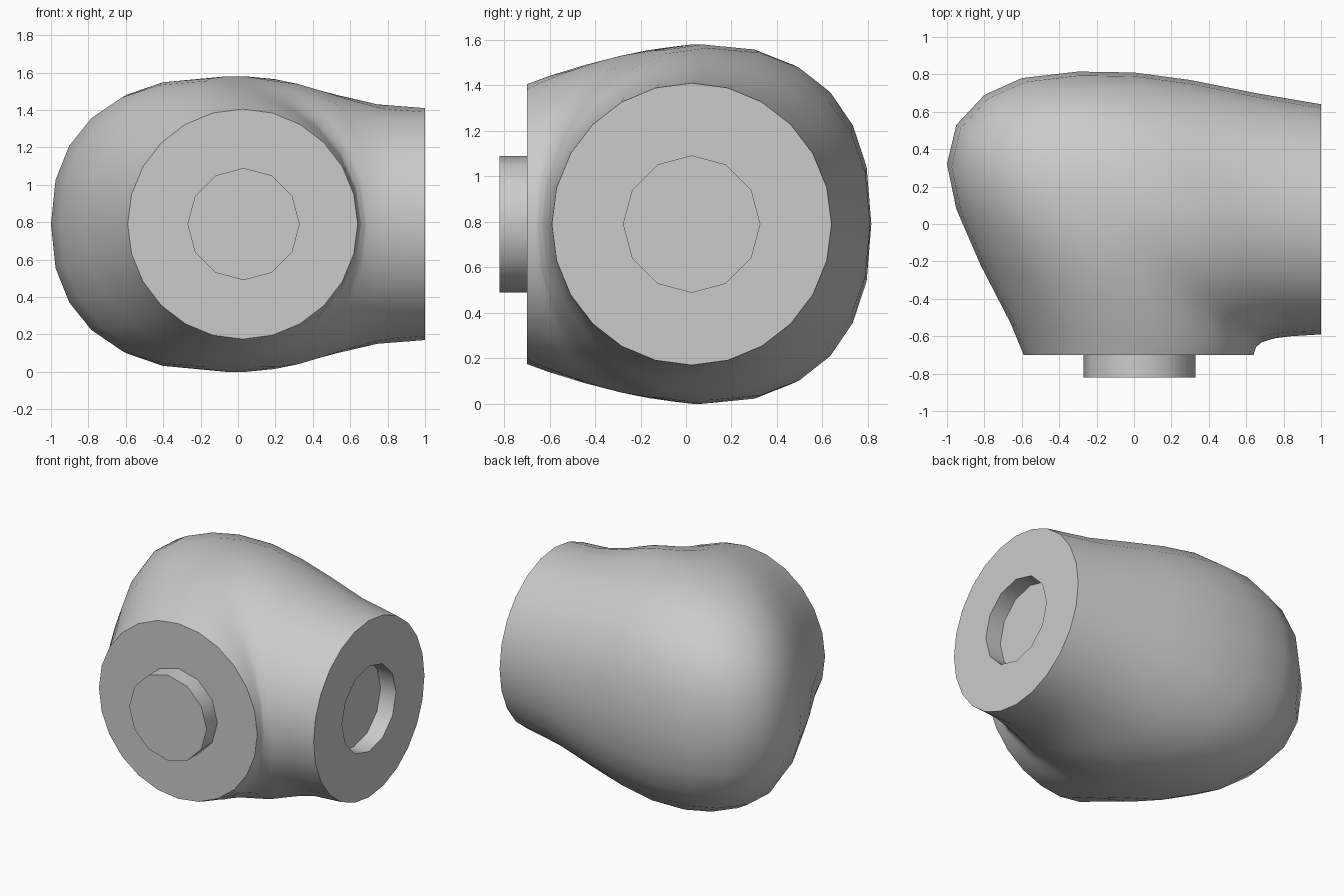
import bpy, bmesh, math
from mathutils import Vector

cube = bpy.data.objects.get("Cube")
if cube:
    bpy.data.objects.remove(cube)

MID_Z = 0.79
SIDES = 24

grey = bpy.data.materials.new("light grey")
grey.use_nodes = True
grey.diffuse_color = (0.6, 0.6, 0.6, 1)
grey.node_tree.nodes["Principled BSDF"].inputs["Base Color"].default_value = (0.6, 0.6, 0.6, 1)


def finish(bm, name):
    bmesh.ops.recalc_face_normals(bm, faces=bm.faces)
    mesh = bpy.data.meshes.new(name)
    bm.to_mesh(mesh)
    bm.free()
    obj = bpy.data.objects.new(name, mesh)
    bpy.context.collection.objects.link(obj)
    mesh.materials.append(grey)
    bpy.ops.object.select_all(action='DESELECT')
    obj.select_set(True)
    bpy.context.view_layer.objects.active = obj
    bpy.ops.object.shade_smooth_by_angle(angle=math.radians(40))
    return obj


# Elbow sections: inner x, y, outer x, y, half height, outer fullness
sections = [
    (0.64, -0.70, -0.59, -0.70, 0.615, 2.0),
    (0.645, -0.68, -0.66, -0.53, 0.65, 2.0),
    (0.65, -0.665, -0.82, -0.22, 0.70, 2.1),
    (0.655, -0.655, -0.95, 0.08, 0.74, 2.2),
    (0.66, -0.65, -1.0, 0.32, 0.765, 2.3),
    (0.67, -0.645, -0.95, 0.53, 0.78, 2.4),
    (0.675, -0.64, -0.80, 0.69, 0.79, 2.4),
    (0.68, -0.635, -0.60, 0.78, 0.79, 2.4),
    (0.69, -0.63, -0.30, 0.815, 0.775, 2.4),
    (0.72, -0.62, 0.0, 0.81, 0.735, 2.3),
    (0.76, -0.61, 0.30, 0.77, 0.69, 2.2),
    (0.84, -0.60, 0.65, 0.70, 0.64, 2.1),
    (1.0, -0.59, 1.0, 0.64, 0.62, 2.0),
]


def section_ring(bm, ix, iy, ox, oy, height, fullness):
    inner, outer = Vector((ix, iy, MID_Z)), Vector((ox, oy, MID_Z))
    mid, half = (inner + outer) / 2, (outer - inner) / 2
    ring = []
    for i in range(SIDES):
        a = math.tau * i / SIDES
        c, s = math.cos(a), math.sin(a)
        power = 2 / fullness if c > 0 else 1
        u = math.copysign(abs(c) ** power, c)
        v = math.copysign(abs(s) ** power, s)
        ring.append(bm.verts.new(mid + half * u + Vector((0, 0, height * v))))
    return ring


def join_rings(bm, a, b):
    n = len(a)
    for i in range(n):
        j = (i + 1) % n
        bm.faces.new((a[i], a[j], b[j], b[i]))


# Elbow body with a flat front face and a round socket on its left face
bm = bmesh.new()
rings = [section_ring(bm, *s) for s in sections]
for a, b in zip(rings, rings[1:]):
    join_rings(bm, a, b)
bm.faces.new(rings[0])

rim = rings[-1]
count = SIDES // 2
mouth, floor = [], []
for k in range(count):
    a = math.tau * k / count
    y, z = 0.025 + 0.3 * math.cos(a), MID_Z + 0.3 * math.sin(a)
    mouth.append(bm.verts.new((1.0, y, z)))
    floor.append(bm.verts.new((0.88, y, z)))
for k in range(count):
    n = (k + 1) % count
    bm.faces.new((rim[2 * k], rim[2 * k + 1], rim[(2 * k + 2) % SIDES], mouth[n], mouth[k]))
join_rings(bm, mouth, floor)
bm.faces.new(floor)
finish(bm, "elbow_body")

# Round peg on the front face
bm = bmesh.new()
bmesh.ops.create_cone(bm, cap_ends=True, segments=count, radius1=0.3, radius2=0.3, depth=0.14)
peg = finish(bm, "front_peg")
peg.rotation_euler.x = math.pi / 2
peg.location = (0.03, -0.75, MID_Z)
